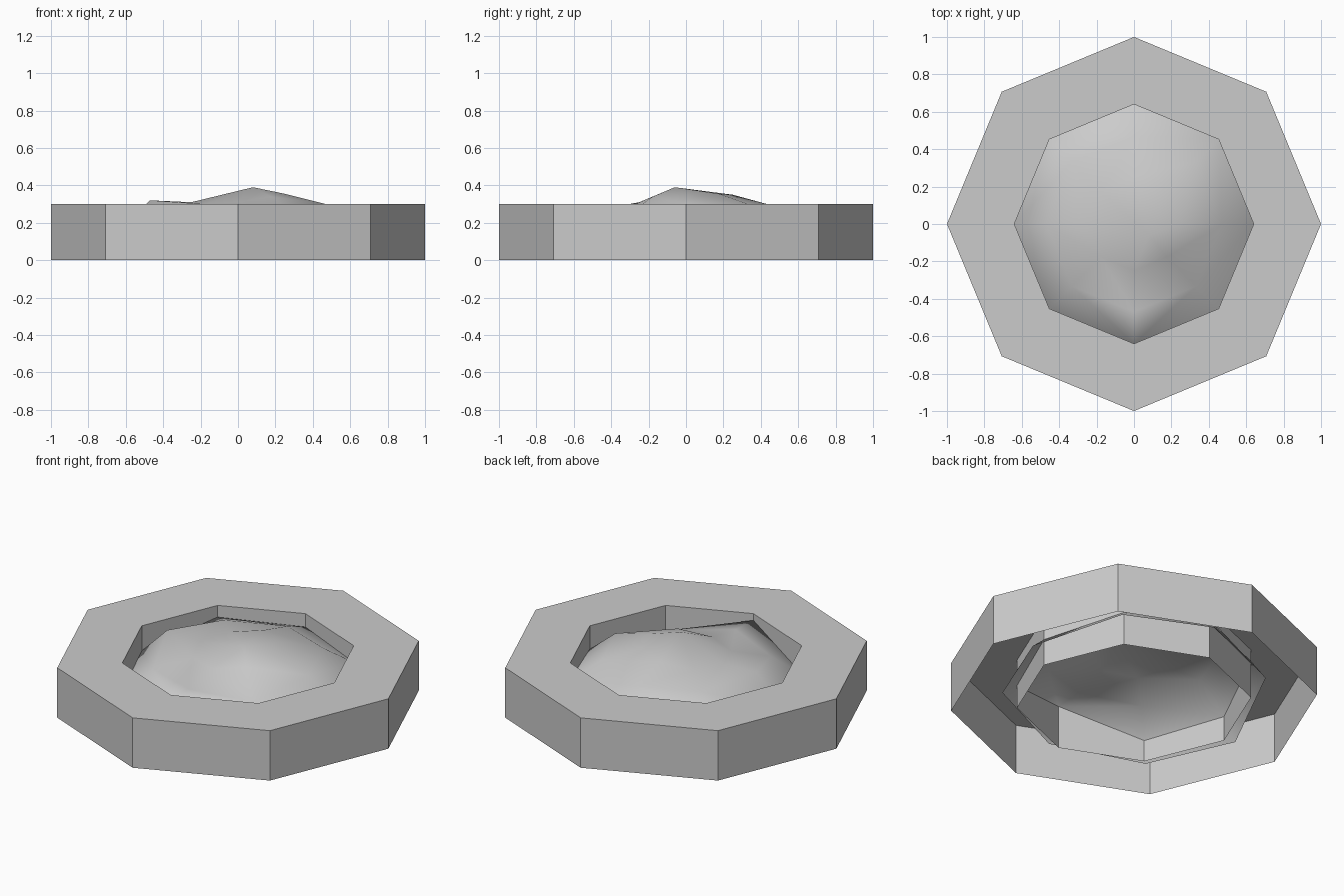
import bpy
import bmesh
from math import cos, sin, tau

cube = bpy.data.objects.get("Cube")
if cube:
    bpy.data.objects.remove(cube, do_unlink=True)

SIDES = 8


def make_material(name, color):
    mat = bpy.data.materials.new(name)
    mat.use_nodes = True
    mat.diffuse_color = color
    mat.node_tree.nodes["Principled BSDF"].inputs["Base Color"].default_value = color
    return mat


def polar(bm, radius, step, z):
    a = tau * step / SIDES
    return bm.verts.new((radius * cos(a), radius * sin(a), z))


def bridge(bm, rings):
    """Join successive closed rings of vertices with quads."""
    for low, high in zip(rings, rings[1:]):
        for i in range(SIDES):
            j = (i + 1) % SIDES
            bm.faces.new((low[i], low[j], high[j], high[i]))


def finish(bm, name, mat):
    mesh = bpy.data.meshes.new(name)
    bm.to_mesh(mesh)
    bm.free()
    mesh.materials.append(mat)
    obj = bpy.data.objects.new(name, mesh)
    bpy.context.collection.objects.link(obj)
    return obj


grey = make_material("light grey", (0.6, 0.6, 0.6, 1))

# Octagonal planter rim: outer wall, flat top and inner wall, open underneath
bm = bmesh.new()
profile = [(1, 0), (1, 0.3), (0.64, 0.3), (0.64, 0)]
bridge(bm, [[polar(bm, r, i, z) for i in range(SIDES)] for r, z in profile])
finish(bm, "planter_rim", grey)

# Uneven soil mound: heights around each ring, from the hidden skirt to the top
bm = bmesh.new()
contours = {
    0.72: [0.09, 0.14, 0.15, 0.12, 0.02, 0.03, 0.06, 0.1],
    0.64: [0.16, 0.2, 0.22, 0.23, 0.15, 0.13, 0.26, 0.14],
    0.47: [0.3, 0.3, 0.29, 0.29, 0.32, 0.25, 0.27, 0.23],
    0.25: [0.355, 0.355, 0.35, 0.32, 0.31, 0.3, 0.31, 0.34],
}
rings = [[polar(bm, r, i, z) for i, z in enumerate(heights)]
         for r, heights in contours.items()]
bridge(bm, rings)
peak = bm.verts.new((0.08, -0.06, 0.39))
for i in range(SIDES):
    bm.faces.new((rings[-1][i], rings[-1][(i + 1) % SIDES], peak))
bmesh.ops.triangulate(bm, faces=bm.faces[:])
for face in bm.faces:
    face.smooth = True
finish(bm, "soil_mound", grey)
